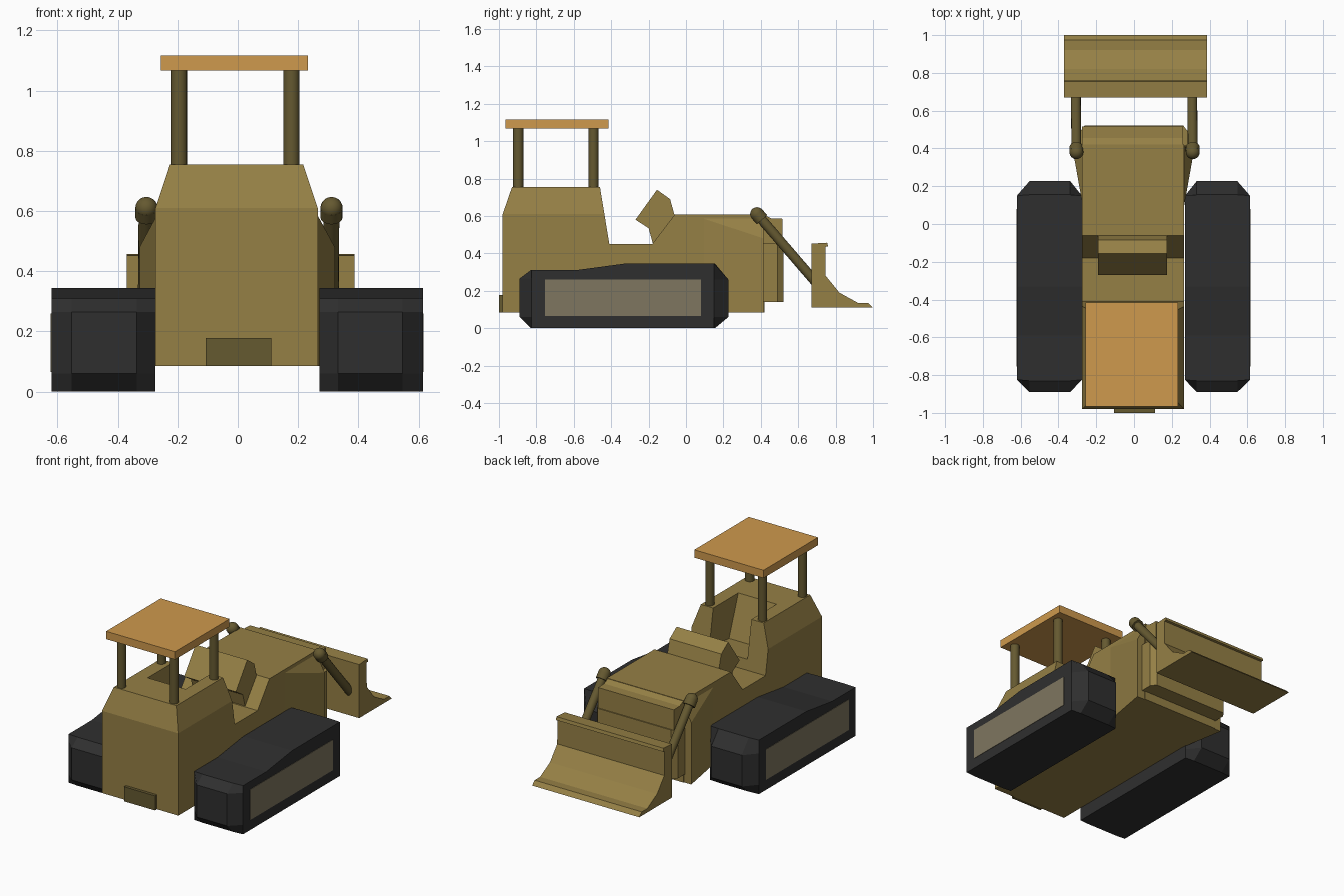
import bpy, bmesh
from mathutils import Vector

if "Cube" in bpy.data.objects:
    bpy.data.objects.remove(bpy.data.objects["Cube"])


def material(name, r, g, b):
    m = bpy.data.materials.new(name)
    m.diffuse_color = (r, g, b, 1)
    m.use_nodes = True
    m.node_tree.nodes["Principled BSDF"].inputs["Base Color"].default_value = m.diffuse_color
    return m


PAINT = material("paint", 0.30, 0.215, 0.06)
STEEL = material("dark_paint", 0.13, 0.10, 0.03)
RUBBER = material("rubber", 0.028, 0.028, 0.028)
PANEL = material("panel", 0.21, 0.18, 0.115)
ROOF = material("roof", 0.62, 0.32, 0.075)


def finish(name, bm, mat):
    bmesh.ops.recalc_face_normals(bm, faces=bm.faces)
    me = bpy.data.meshes.new(name)
    bm.to_mesh(me)
    bm.free()
    ob = bpy.data.objects.new(name, me)
    bpy.context.collection.objects.link(ob)
    if mat:
        me.materials.append(mat)
    return ob


def loft(rings):
    bm = bmesh.new()
    vs = [[bm.verts.new(p) for p in r] for r in rings]
    n = len(vs[0])
    for a, b in zip(vs, vs[1:]):
        for i in range(n):
            j = (i + 1) % n
            bm.faces.new((a[i], a[j], b[j], b[i]))
    bm.faces.new(vs[0])
    bm.faces.new(vs[-1])
    return bm


def prism(profile, x0, x1):
    """Side profile of (y, z) points, extruded from x0 to x1."""
    return loft([[(x, y, z) for y, z in profile] for x in (x0, x1)])


def box(name, x0, x1, y0, y1, z0, z1, mat):
    return finish(name, prism([(y0, z0), (y1, z0), (y1, z1), (y0, z1)], x0, x1), mat)


def hull(name, pts, mat):
    bm = bmesh.new()
    for p in pts:
        bm.verts.new(p)
    bmesh.ops.convex_hull(bm, input=bm.verts)
    bmesh.ops.dissolve_limit(bm, angle_limit=0.02, verts=bm.verts, edges=bm.edges)
    return finish(name, bm, mat)


def rod(name, p, q, r, mat, sides=16):
    p, q = Vector(p), Vector(q)
    bm = bmesh.new()
    bmesh.ops.create_cone(bm, cap_ends=True, segments=sides, radius1=r, radius2=r,
                          depth=(q - p).length)
    rot = (q - p).to_track_quat('Z', 'Y').to_matrix()
    bmesh.ops.transform(bm, matrix=rot.to_4x4(), verts=bm.verts)
    bmesh.ops.translate(bm, vec=(p + q) / 2, verts=bm.verts)
    for f in bm.faces:
        f.smooth = len(f.verts) == 4
    for e in bm.edges:
        e.smooth = all(f.smooth for f in e.link_faces)
    return finish(name, bm, mat)


# Main body: side profile with the cab sides sliced to lean inward
CX = -0.005
bm = prism([(-0.98, 0.085), (-0.98, 0.61), (-0.93, 0.755), (-0.46, 0.755),
            (-0.41, 0.45), (-0.18, 0.45), (-0.06, 0.608), (0.42, 0.608),
            (0.42, 0.085)], CX - 0.27, CX + 0.27)
for s in (-1, 1):
    cut = bmesh.ops.bisect_plane(
        bm, geom=bm.verts[:] + bm.edges[:] + bm.faces[:], dist=1e-5,
        plane_co=(CX + s * 0.27, 0, 0.61), plane_no=(s * 0.145, 0, 0.048),
        clear_outer=True)
    bmesh.ops.holes_fill(bm, edges=[e for e in bm.edges if e.is_boundary])
body = finish("body", bm, PAINT)

# Seat recess carved from the cab
cutter = finish("seat_cutter", prism(
    [(-0.35, 0.52), (-0.62, 0.50), (-0.73, 0.80), (-0.35, 0.80)], -0.14, 0.13), None)
cutter.hide_render = True
cutter.hide_viewport = False
cutter.display_type = 'WIRE'
mod = body.modifiers.new("seat_recess", 'BOOLEAN')
mod.operation, mod.solver, mod.object = 'DIFFERENCE', 'EXACT', cutter
bpy.context.view_layer.objects.active = body
bpy.ops.object.modifier_apply(modifier=mod.name)
bpy.data.objects.remove(cutter)

# Dashboard
finish("dashboard", prism([(-0.27, 0.58), (-0.155, 0.74), (-0.085, 0.69), (-0.06, 0.60),
                           (-0.175, 0.445), (-0.20, 0.535)], -0.19, 0.175), PAINT)

# Nose: lid section and chamfered lower grille
finish("nose_top", prism([(0.415, 0.608), (0.455, 0.587), (0.515, 0.585), (0.515, 0.455),
                          (0.42, 0.455)], CX - 0.27, CX + 0.265), PAINT)
hull("nose_grille", [(s * x, y, z) for s in (-1, 1) for z in (0.14, 0.455)
                     for x, y in ((0.285, 0.41), (0.285, 0.49), (0.26, 0.522))], PAINT)

# Rear hitch plate
box("rear_plate", -0.107, 0.112, -1.0, -0.97, 0.085, 0.178, STEEL)

# Canopy
box("canopy_roof", -0.257, 0.232, -0.965, -0.415, 1.067, 1.117, ROOF)
for x in (-0.195, 0.178):
    for y in (-0.897, -0.495):
        rod("canopy_post", (x, y, 0.74), (x, y, 1.07), 0.027, STEEL)

# Blade
finish("blade", prism([(0.67, 0.11), (0.67, 0.452), (0.755, 0.457), (0.76, 0.437),
                       (0.745, 0.435), (0.747, 0.28), (0.82, 0.19), (0.92, 0.135),
                       (0.975, 0.135), (1.0, 0.11)], -0.37, 0.387), PAINT)

# Tracks, body flares and lift arms on both sides
TRACK = [(-0.89, 0.06), (-0.83, 0), (0.155, 0), (0.227, 0.06), (0.227, 0.26),
         (0.155, 0.345), (-0.33, 0.345), (-0.59, 0.31), (-0.83, 0.31), (-0.89, 0.265)]
NARROW = [(min(max(y, -0.825), 0.15), z) for y, z in TRACK]
for s, side in ((-1, "left"), (1, "right")):
    def X(x):
        return s * x - 0.003
    rings = [[(X(x), y, z) for y, z in prof] for x, prof in
             ((0.273, NARROW), (0.335, TRACK), (0.55, TRACK), (0.617, NARROW))]
    finish(side + "_track", loft(rings), RUBBER)
    box(side + "_track_panel", X(0.60), X(0.6195), -0.755, 0.08, 0.065, 0.26, PANEL)

    hull(side + "_body_flare", [(X(x), y, z) for x, y, z in (
        (0.26, 0.05, 0.085), (0.26, 0.05, 0.60), (0.26, 0.415, 0.085), (0.26, 0.415, 0.60),
        (0.325, 0.415, 0.085), (0.325, 0.415, 0.48))], PAINT)

    top, low = Vector((s * 0.308 + 0.003, 0.38, 0.61)), Vector((s * 0.308, 0.69, 0.25))
    rod(side + "_lift_arm", top, low, 0.026, STEEL)
    d = (low - top).normalized()
    rod(side + "_arm_collar", top, top + d * 0.04, 0.037, STEEL)
    bm = bmesh.new()
    bmesh.ops.create_uvsphere(bm, u_segments=16, v_segments=10, radius=0.037)
    bmesh.ops.translate(bm, vec=top, verts=bm.verts)
    for f in bm.faces:
        f.smooth = True
    finish(side + "_arm_knob", bm, STEEL)
